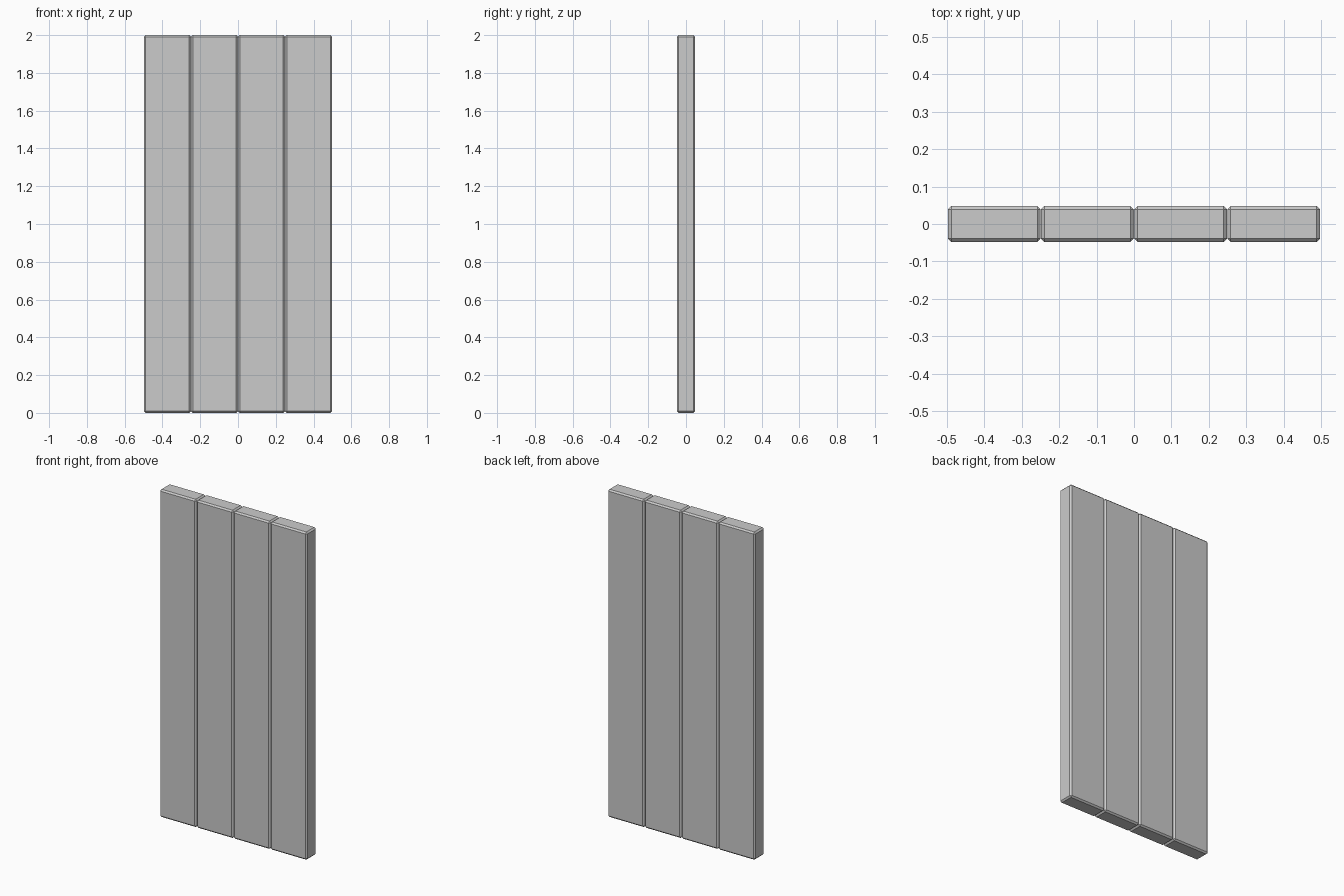
import bpy
import bmesh

if "Cube" in bpy.data.objects:
    bpy.data.objects.remove(bpy.data.objects["Cube"])

COUNT, PITCH = 4, 0.249
WIDTH, DEPTH, HEIGHT, CHAMFER = 0.248, 0.096, 2.0, 0.009


def plank(name, x):
    # Upright board with a flat chamfer on every edge
    bm = bmesh.new()
    bmesh.ops.create_cube(bm, size=1)
    bmesh.ops.scale(bm, vec=(WIDTH, DEPTH, HEIGHT), verts=bm.verts)
    bmesh.ops.bevel(bm, geom=bm.edges[:], offset=CHAMFER, segments=1,
                    profile=0.5, affect='EDGES')
    mesh = bpy.data.meshes.new(name)
    bm.to_mesh(mesh)
    bm.free()
    obj = bpy.data.objects.new(name, mesh)
    obj.location = (x, 0, HEIGHT / 2)
    bpy.context.collection.objects.link(obj)


# Four planks side by side
for i in range(COUNT):
    plank(f"plank_{i + 1}", (i - (COUNT - 1) / 2) * PITCH)
